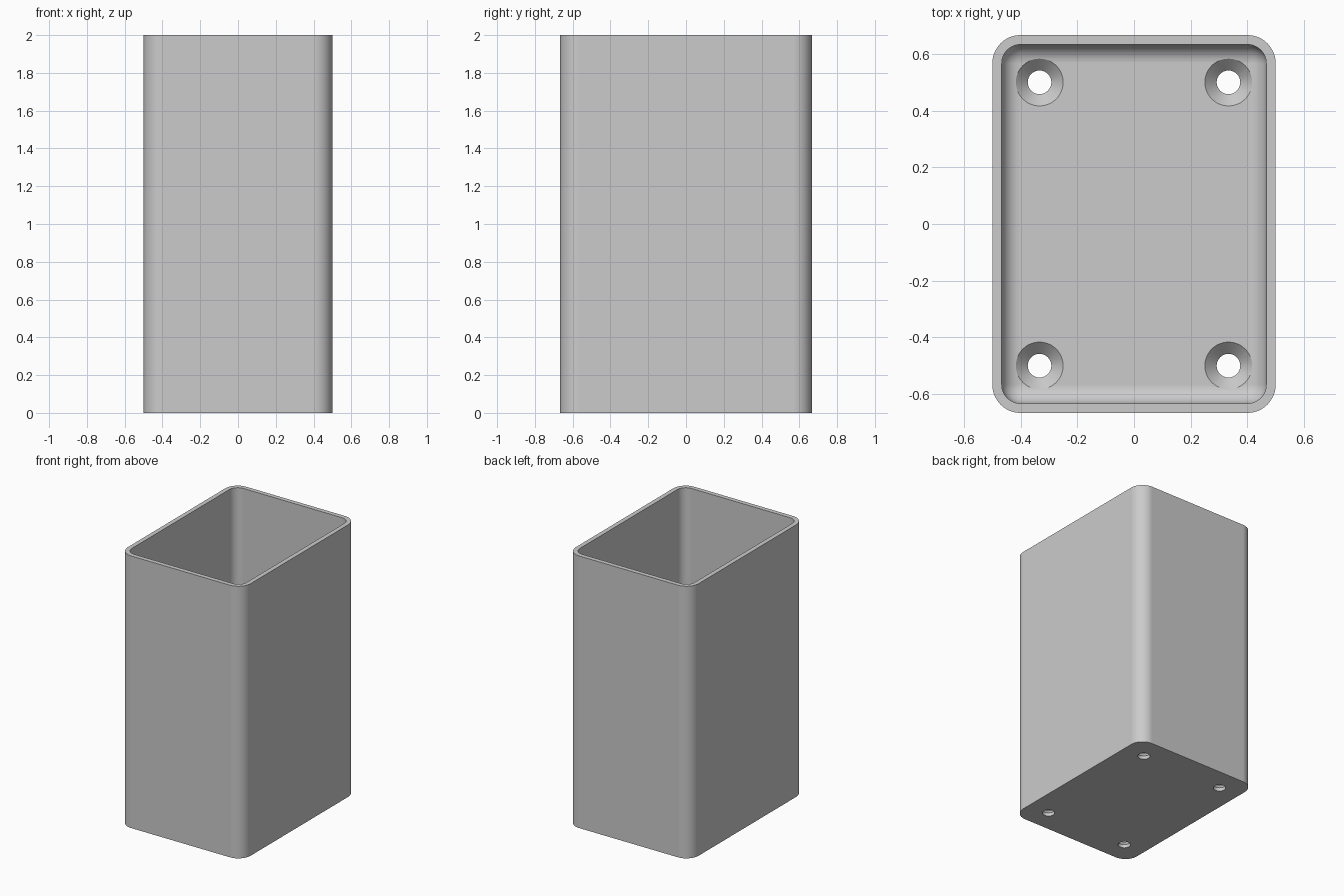
import bpy, bmesh
from math import sin, cos, pi

if "Cube" in bpy.data.objects:
    bpy.data.objects.remove(bpy.data.objects["Cube"])

HX, HY, HEIGHT = 0.5, 2 / 3, 2.0
RADIUS, WALL, FLOOR = 0.1, 1 / 30, 1 / 15
STEPS = 12

grey = bpy.data.materials.new("plain grey")
grey.use_nodes = True
grey.diffuse_color = (0.6, 0.6, 0.6, 1)
grey.node_tree.nodes["Principled BSDF"].inputs["Base Color"].default_value = (0.6, 0.6, 0.6, 1)


def rounded_loop(inset, z):
    """Rounded rectangle, inset from the outer wall."""
    r = max(RADIUS - inset, 0)
    pts = []
    for k, (sx, sy) in enumerate([(1, 1), (-1, 1), (-1, -1), (1, -1)]):
        for i in range(STEPS + 1):
            a = (k + i / STEPS) * pi / 2
            pts.append((sx * (HX - inset - r) + r * cos(a),
                        sy * (HY - inset - r) + r * sin(a), z))
    return pts


def circle_loop(cx, cy, r, z, n=48):
    return [(cx + r * cos(2 * pi * i / n), cy + r * sin(2 * pi * i / n), z) for i in range(n)]


def loft(name, loops):
    """Closed solid that joins a chain of loops and caps both ends."""
    bm = bmesh.new()
    rings = [[bm.verts.new(p) for p in loop] for loop in loops]
    n = len(rings[0])
    for a, b in zip(rings, rings[1:]):
        for i in range(n):
            j = (i + 1) % n
            bm.faces.new((a[i], a[j], b[j], b[i]))
    bm.faces.new(rings[0][::-1])
    bm.faces.new(rings[-1])
    bmesh.ops.remove_doubles(bm, verts=bm.verts, dist=1e-5)
    bmesh.ops.recalc_face_normals(bm, faces=bm.faces)
    mesh = bpy.data.meshes.new(name)
    bm.to_mesh(mesh)
    bm.free()
    mesh.materials.append(grey)
    obj = bpy.data.objects.new(name, mesh)
    bpy.context.collection.objects.link(obj)
    return obj


# Open box: outer wall, rim, inner wall, then a fillet down to the floor
fillet = RADIUS - WALL
profile = [(0, 0), (0, HEIGHT), (WALL, HEIGHT)]
for i in range(STEPS + 1):
    a = i / STEPS * pi / 2
    profile.append((WALL + fillet * (1 - cos(a)), FLOOR + fillet * (1 - sin(a))))
box = loft("open_box", [rounded_loop(d, z) for d, z in profile])

# Countersunk screw holes in the floor corners
HOLE, HEAD = 1 / 24, 1 / 12
screw_profile = [(HOLE, -0.1), (HOLE, FLOOR - HEAD + HOLE), (HEAD, FLOOR), (HEAD, 0.2)]
bpy.context.view_layer.objects.active = box
for sx in (-1, 1):
    for sy in (-1, 1):
        cutter = loft("screw_hole_cutter",
                      [circle_loop(sx / 3, sy / 2, r, z) for r, z in screw_profile])
        cutter.hide_render = True
        cut = box.modifiers.new("screw hole", "BOOLEAN")
        cut.operation = "DIFFERENCE"
        cut.solver = "EXACT"
        cut.object = cutter
        bpy.ops.object.modifier_apply(modifier=cut.name)
        bpy.data.objects.remove(cutter)

# Smooth round surfaces, crisp edges, flat panels
bpy.ops.object.select_all(action="DESELECT")
box.select_set(True)
bpy.ops.object.shade_smooth_by_angle(angle=pi / 6)
weighted = box.modifiers.new("flat panels", "WEIGHTED_NORMAL")
weighted.keep_sharp = True
